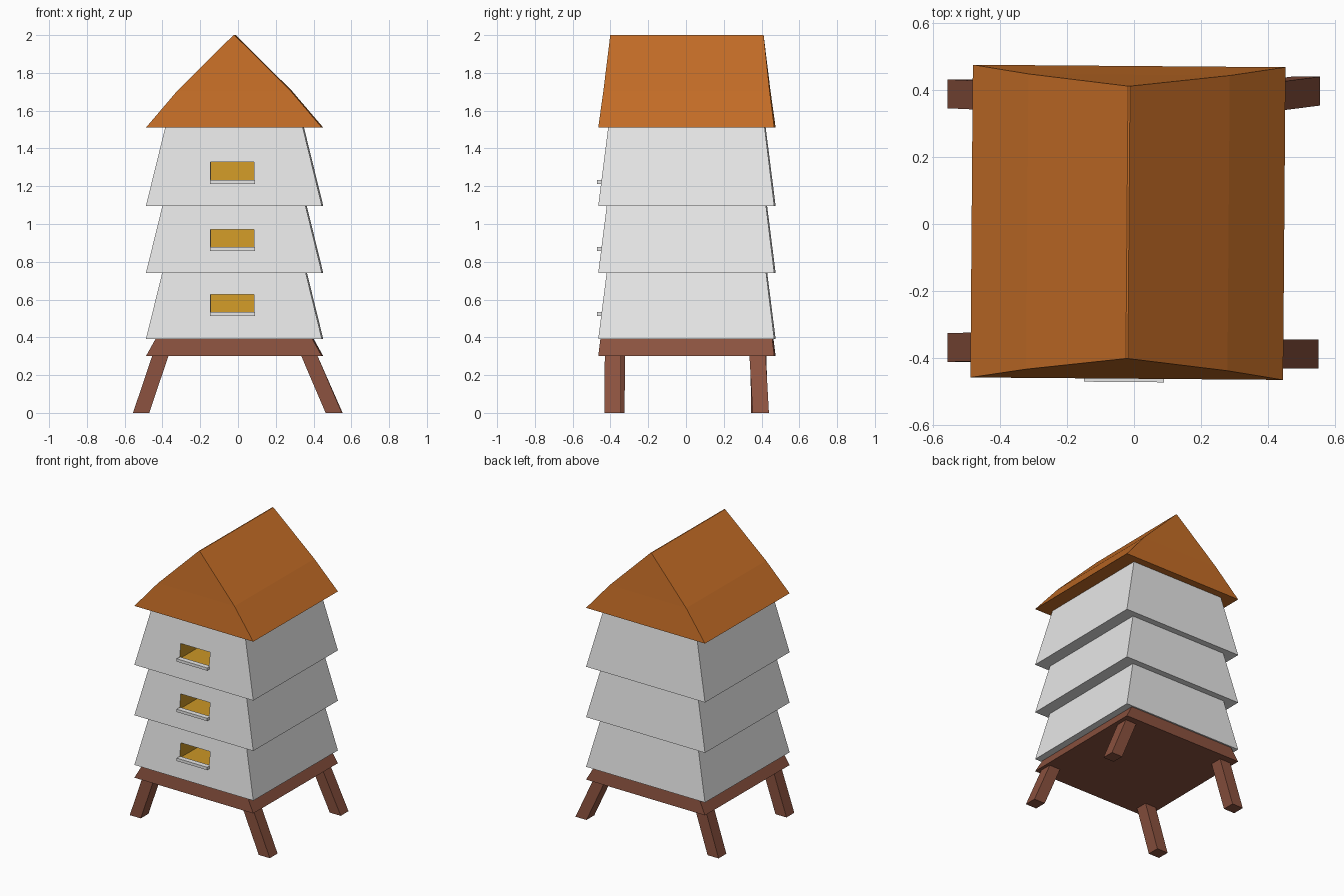
import bpy, bmesh, math
from mathutils import Vector

if "Cube" in bpy.data.objects:
    bpy.data.objects.remove(bpy.data.objects["Cube"])


def material(name, rgb):
    m = bpy.data.materials.new(name)
    m.use_nodes = True
    m.diffuse_color = (*rgb, 1)
    m.node_tree.nodes["Principled BSDF"].inputs["Base Color"].default_value = (*rgb, 1)
    return m


WHITE = material("painted white", (0.8, 0.8, 0.8))
ROOF = material("orange roof", (0.56, 0.155, 0.02))
WOOD = material("red brown wood", (0.26, 0.085, 0.05))
GOLD = material("honey gold", (0.6, 0.31, 0.02))

HALF = 0.466                              # half width of every eave
CENTRE = Vector((-0.018, 0.005, 0))
TURN = math.radians(-0.45)                # the hive sits slightly askew


def add_object(name, bm, mats, askew=True):
    bmesh.ops.recalc_face_normals(bm, faces=bm.faces)
    mesh = bpy.data.meshes.new(name)
    bm.to_mesh(mesh)
    bm.free()
    for m in mats:
        mesh.materials.append(m)
    obj = bpy.data.objects.new(name, mesh)
    if askew:
        obj.location = CENTRE
        obj.rotation_euler.z = TURN
    bpy.context.collection.objects.link(obj)
    return obj


def loft(levels):
    """Solid through stacked rectangles (cx, cy, half_x, half_y, z)."""
    bm = bmesh.new()
    rings = [[bm.verts.new((cx + sx * hx, cy + sy * hy, z))
              for sx, sy in ((-1, -1), (1, -1), (1, 1), (-1, 1))]
             for cx, cy, hx, hy, z in levels]
    for a, b in zip(rings, rings[1:]):
        for i in range(4):
            j = (i + 1) % 4
            bm.faces.new((a[i], a[j], b[j], b[i]))
    bm.faces.new(rings[0][::-1])
    bm.faces.new(rings[-1])
    return bm


def cut_entrance(bm, x0, x1, z0, z1, depth):
    """Split the front wall around a rectangle and push it inward."""
    def is_front(f):
        return f.normal.y < -0.9

    bm.normal_update()
    for co, no in (((x0, 0, 0), (1, 0, 0)), ((x1, 0, 0), (1, 0, 0)),
                   ((0, 0, z0), (0, 0, 1)), ((0, 0, z1), (0, 0, 1))):
        faces = [f for f in bm.faces if is_front(f)]
        edges = {e for f in faces for e in f.edges}
        verts = {v for f in faces for v in f.verts}
        bmesh.ops.bisect_plane(bm, geom=faces + list(edges) + list(verts),
                               plane_co=co, plane_no=no)
        bm.normal_update()
    hole = next(f for f in bm.faces if is_front(f)
                and x0 < f.calc_center_median().x < x1
                and z0 < f.calc_center_median().z < z1)
    back = bmesh.ops.extrude_discrete_faces(bm, faces=[hole])["faces"][0]
    bmesh.ops.translate(bm, verts=back.verts, vec=(0, depth, 0))
    back.material_index = 1
    for e in back.edges:
        for f in e.link_faces:
            f.material_index = 1


# Three flared boxes, each with an entrance and a landing ledge
ENTRY_X, ENTRY_HALF = -0.008, 0.115
for label, z0, z1, entry in (("lower", 0.39, 0.75, 0.525),
                             ("middle", 0.74, 1.105, 0.87),
                             ("upper", 1.095, 1.53, 1.225)):
    h = z1 - z0
    tier = loft([(0, 0, HALF, HALF, z0),
                 (0, 0, HALF - 0.245 * h, HALF - 0.125 * h, z1)])
    cut_entrance(tier, ENTRY_X - ENTRY_HALF, ENTRY_X + ENTRY_HALF,
                 entry, entry + 0.102, 0.2)
    add_object(label + "_box", tier, [WHITE, GOLD])
    add_object(label + "_ledge",
               loft([(ENTRY_X, -0.458, ENTRY_HALF + 0.004, 0.018, entry + dz)
                     for dz in (-0.012, 0.008)]), [WHITE])

# Roof curving from the eaves to a ridge
add_object("roof", loft([(0, 0, HALF, HALF, 1.51),
                         (0, 0, 0.3, 0.44, 1.705),
                         (0, 0, 0.003, 0.406, 2.0)]), [ROOF])

# Stand with four splayed legs
add_object("stand", loft([(0, 0, HALF, HALF, 0.3),
                          (0, 0, 0.415, 0.455, 0.392)]), [WOOD])
for name, foot, top in (
        ("front_right_leg", (-0.513, -0.368), (-0.405, -0.366)),
        ("front_left_leg", (0.507, -0.388), (0.37, -0.387)),
        ("back_right_leg", (-0.513, 0.388), (-0.405, 0.383)),
        ("back_left_leg", (0.511, 0.396), (0.37, 0.378))):
    add_object(name, loft([(*foot, 0.043, 0.043, 0),
                           (*top, 0.043, 0.043, 0.32)]), [WOOD], askew=False)
